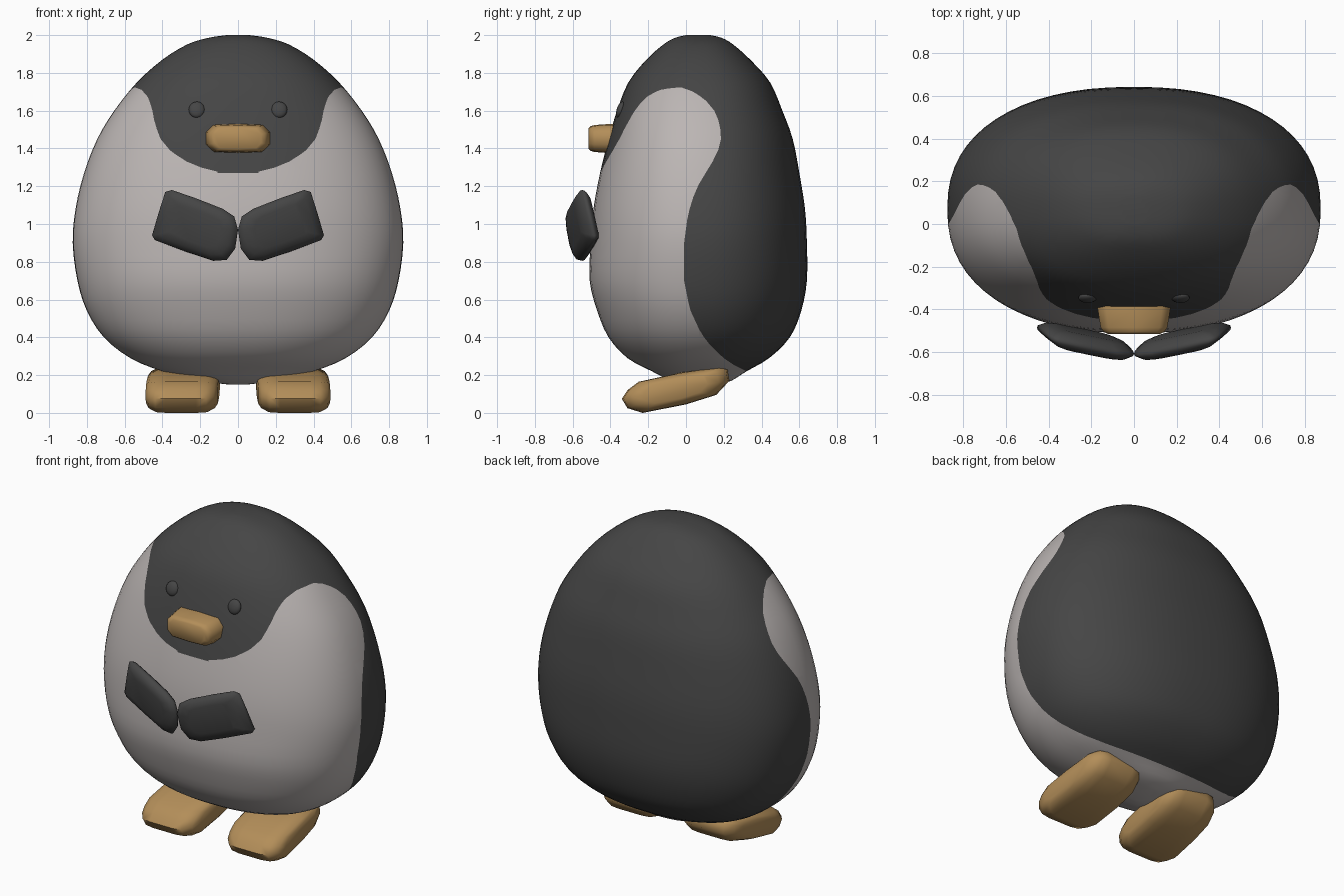
import bpy, bmesh, math
from mathutils import Vector

if "Cube" in bpy.data.objects:
    bpy.data.objects.remove(bpy.data.objects["Cube"])


def material(name, rgb):
    m = bpy.data.materials.new(name)
    m.diffuse_color = (*rgb, 1)
    m.use_nodes = True
    m.node_tree.nodes["Principled BSDF"].inputs["Base Color"].default_value = m.diffuse_color
    return m


DARK = material("charcoal", (0.06, 0.06, 0.06))
LIGHT = material("pale grey", (0.50, 0.465, 0.455))
TAN = material("tan", (0.45, 0.27, 0.10))


def finish(name, bm, mats, angle=180):
    bmesh.ops.recalc_face_normals(bm, faces=bm.faces)
    me = bpy.data.meshes.new(name)
    bm.to_mesh(me)
    bm.free()
    for m in mats:
        me.materials.append(m)
    ob = bpy.data.objects.new(name, me)
    bpy.context.collection.objects.link(ob)
    bpy.ops.object.select_all(action='DESELECT')
    ob.select_set(True)
    bpy.context.view_layer.objects.active = ob
    bpy.ops.object.shade_smooth_by_angle(angle=math.radians(angle))
    return ob


def loft(bm, rings):
    loops = [[bm.verts.new(p) for p in r] for r in rings]
    n = len(loops[0])
    for a, b in zip(loops, loops[1:]):
        for i in range(n):
            bm.faces.new((a[i], a[(i + 1) % n], b[(i + 1) % n], b[i]))
    bm.faces.new(loops[0])
    bm.faces.new(loops[-1])


def catmull(pts, steps):
    out = []
    for i in range(len(pts) - 1):
        p0, p1, p2, p3 = (Vector(pts[max(0, min(len(pts) - 1, i + k))]) for k in (-1, 0, 1, 2))
        for s in range(steps):
            t = s / steps
            out.append(0.5 * (2 * p1 + (p2 - p0) * t + (2 * p0 - 5 * p1 + 4 * p2 - p3) * t * t
                              + (3 * p1 - p0 - 3 * p2 + p3) * t ** 3))
    return out + [Vector(pts[-1])]


def lookup(table, v):
    if v <= table[0][0]:
        return table[0][1]
    for (a, fa), (b, fb) in zip(table, table[1:]):
        if v <= b:
            return fa + (fb - fa) * (v - a) / (b - a)
    return table[-1][1]


# Body: egg-shaped loft; rows are height, half width, front y, back y
PROFILE = [(.15, .05, .0, .16), (.17, .2, -.08, .24), (.22, .4, -.18, .32), (.29, .57, -.31, .44),
           (.40, .71, -.41, .55), (.54, .80, -.47, .61), (.70, .85, -.51, .64), (.90, .875, -.505, .64),
           (1.08, .86, -.49, .63), (1.27, .815, -.455, .60), (1.45, .745, -.41, .565),
           (1.60, .655, -.365, .51), (1.75, .535, -.305, .445), (1.87, .40, -.21, .34),
           (1.95, .27, -.12, .25), (1.985, .16, -.06, .19), (2.0, .06, .0, .13)]
CY, SEG, POW = 0.07, 64, 2 / 2.3


def ring(row):
    z, hx, yf, yb = row
    pts = []
    for i in range(SEG):
        a = 2 * math.pi * i / SEG
        c, s = math.cos(a), math.sin(a)
        x = math.copysign(abs(c) ** POW, c) * hx
        y = CY + math.copysign(abs(s) ** POW, s) * ((yb - CY) if s > 0 else (CY - yf))
        pts.append((x, y, z))
    return pts


# Bib border: face edge height by |x|, and side edge depth by height
FACE_EDGE = [(0, 1.27), (.08, 1.272), (.15, 1.285), (.23, 1.31), (.30, 1.345), (.36, 1.39), (.41, 1.45),
             (.44, 1.53), (.455, 1.61), (.475, 1.67), (.51, 1.71), (.55, 1.725)]
SIDE_EDGE = [(.22, .32), (.25, .26), (.29, .20), (.35, .135), (.42, .08), (.55, .02), (.70, -.01),
             (.90, -.01), (1.05, .01), (1.18, .05), (1.28, .11), (1.37, .165), (1.45, .185), (1.53, .18),
             (1.60, .15), (1.66, .10), (1.70, .04), (1.725, -.03), (1.8, -.3)]


def bib(p):
    return min(lookup(FACE_EDGE, abs(p.x)) - p.z, lookup(SIDE_EDGE, p.z) - p.y)


bm = bmesh.new()
loft(bm, [ring(r) for r in catmull(PROFILE, 3)])
cuts = []
for e in list(bm.edges):
    a, b = e.verts
    fa, fb = bib(a.co), bib(b.co)
    if fa * fb < 0:
        lo, hi, pa, pb = 0.0, 1.0, a.co.copy(), b.co.copy()
        for _ in range(20):
            mid = (lo + hi) / 2
            if bib(pa.lerp(pb, mid)) * fa > 0:
                lo = mid
            else:
                hi = mid
        if 0.001 < lo < 0.999:
            cuts.append(bmesh.utils.edge_split(e, a, lo)[1])
bmesh.ops.connect_verts(bm, verts=cuts)
for f in bm.faces:
    f.material_index = 1 if sum(bib(v.co) for v in f.verts) > 0 else 0
finish("body", bm, [DARK, LIGHT])


# Slab with a rounded rim: outline shrunk towards its middle on the outer layers
def slab(outline, layers, place):
    cu = sum(p[0] for p in outline) / len(outline)
    cv = sum(p[1] for p in outline) / len(outline)
    b = bmesh.new()
    loft(b, [[place(cu + (u - cu) * k, cv + (v - cv) * k, w) for u, v in outline] for w, k in layers])
    return b


WING = [(.0, .97), (.02, 1.04), (.08, 1.08), (.22, 1.135), (.35, 1.18), (.385, 1.17), (.42, 1.06),
        (.455, .94), (.44, .915), (.28, .855), (.13, .805), (.06, .81), (.015, .87)]
WING_LAYERS = [(-.045, .6), (-.035, .82), (-.012, .98), (.0, 1), (.012, .98), (.035, .82), (.045, .6)]
FOOT = [(-.34, .075), (-.31, .025), (-.23, .0), (.0, .045), (.16, .095), (.23, .17), (.22, .23),
        (.19, .245), (-.02, .215), (-.25, .165), (-.31, .12)]
FOOT_LAYERS = [(-.19, .6), (-.175, .8), (-.135, .97), (-.08, 1), (.08, 1), (.135, .97), (.175, .8), (.19, .6)]

for side, s in (("right", 1), ("left", -1)):
    # Wings folded over the belly
    bm = slab(WING, WING_LAYERS,
              lambda u, v, w: (s * u, -.605 + .26 * u - .15 * (v - .95) + w, v))
    finish(side + "_wing", bm, [DARK], 60)
    # Feet sloping down to the toes
    bm = slab(FOOT, FOOT_LAYERS, lambda u, v, w: (s * (.29 + w - .04 * u), u, v))
    finish(side + "_foot", bm, [TAN], 60)
    # Eyes: flattened beads on the face
    bm = bmesh.new()
    bmesh.ops.create_uvsphere(bm, u_segments=16, v_segments=10, radius=.043)
    for v in bm.verts:
        v.co = (s * .218 + v.co.x, -.346 + v.co.y * .5 - v.co.z * -.25, 1.605 + v.co.z)
    finish(side + "_eye", bm, [DARK])

# Beak: wide rounded block tapering forward
BEAK = [(-.17, 1.42), (-.17, 1.485), (-.13, 1.525), (0, 1.53), (.13, 1.525), (.17, 1.485),
        (.17, 1.42), (.13, 1.38), (0, 1.375), (-.13, 1.38)]
bm = slab(BEAK, [(-.515, .72), (-.505, .84), (-.485, .92), (-.40, 1), (-.34, 1)],
          lambda u, v, w: (u, w, v))
finish("beak", bm, [TAN], 60)
